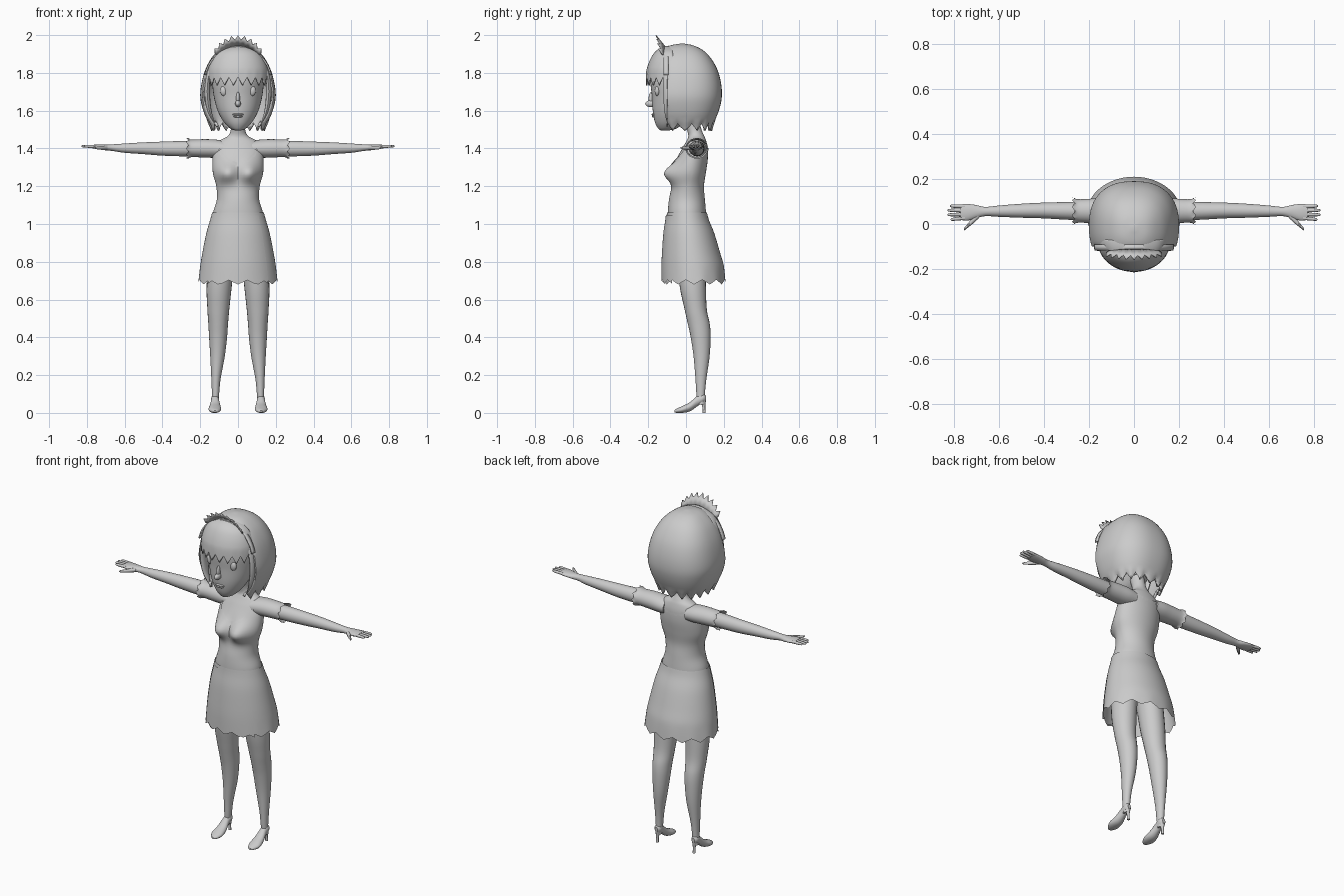
import bpy, bmesh, math
from mathutils import Vector
from mathutils.bvhtree import BVHTree

if "Cube" in bpy.data.objects:
    bpy.data.objects.remove(bpy.data.objects["Cube"])

grey = bpy.data.materials.new("clay_grey")
grey.diffuse_color = (0.6, 0.6, 0.6, 1)
grey.use_nodes = True
grey.node_tree.nodes["Principled BSDF"].inputs["Base Color"].default_value = grey.diffuse_color


def finish(name, bm, mirror=False, thick=0.0):
    bmesh.ops.recalc_face_normals(bm, faces=bm.faces[:])
    me = bpy.data.meshes.new(name)
    bm.to_mesh(me)
    bm.free()
    me.materials.append(grey)
    ob = bpy.data.objects.new(name, me)
    bpy.context.collection.objects.link(ob)
    if thick:
        mod = ob.modifiers.new("thickness", 'SOLIDIFY')
        mod.thickness = thick
    if mirror:
        ob.modifiers.new("mirror", 'MIRROR')
    return ob


def zig(u, n):
    return abs((u * n) % 1 - 0.5) * 2


def spline(keys, steps):
    """Smooth rows running through the key sections."""
    rows = []
    for i in range(len(keys) - 1):
        p = [keys[max(i - 1, 0)], keys[i], keys[i + 1], keys[min(i + 2, len(keys) - 1)]]
        for s in range(steps):
            t = s / steps
            rows.append([0.5 * (2 * b + (c - a) * t + (2 * a - 5 * b + 4 * c - d) * t * t
                                + (3 * b - a - 3 * c + d) * t ** 3) for a, b, c, d in zip(*p)])
    return rows + [list(keys[-1])]


def loft(keys, axis='z', seg=32, steps=5, arc=None, caps=(True, True), hem=None, power=2.0, grow=0.0):
    """Section = (position, low a, high a, low b, high b); the hem shapes the first edge."""
    bm = bmesh.new()
    grid = []
    full = arc is None
    a0, a1 = arc or (0, 360)
    for r, (t, al, ah, bl, bh) in enumerate(spline(keys, steps)):
        row = []
        for k in range(seg if full else seg + 1):
            u = k / seg
            ang = math.radians(a0 + (a1 - a0) * u)
            c, s = math.cos(ang), math.sin(ang)
            c = math.copysign(abs(c) ** (2 / power), c)
            s = math.copysign(abs(s) ** (2 / power), s)
            a = (al + ah) / 2 + ((ah - al) / 2 + grow) * c
            b = (bl + bh) / 2 + ((bh - bl) / 2 + grow) * s
            q = t + (hem(u) * max(0, 1 - r / steps) if hem else 0)
            co = {'z': (a, b, q), 'x': (q, a, b), 'y': (a, q, b)}[axis]
            row.append(bm.verts.new(co))
        grid.append(row)
    n = len(grid[0])
    for lo, hi in zip(grid, grid[1:]):
        for k in range(n if full else n - 1):
            j = (k + 1) % n
            bm.faces.new((lo[k], lo[j], hi[j], hi[k]))
    if full:
        for use, row in zip(caps, (grid[0], grid[-1])):
            if use:
                bm.faces.new(row)
    return bm


def sym(*rows):
    return [(z, -w, w, y0, y1) for z, w, y0, y1 in rows]


def ball(name, pos, size, mirror=False):
    bm = bmesh.new()
    bmesh.ops.create_uvsphere(bm, u_segments=20, v_segments=12, radius=1)
    for v in bm.verts:
        v.co = Vector(pos) + Vector(a * b for a, b in zip(v.co, size))
    return finish(name, bm, mirror)


# Torso and neck, with the bust pushed forward
bm = loft(sym((1.0, .135, -.095, .11), (1.06, .132, -.096, .106), (1.13, .112, -.09, .10),
              (1.20, .115, -.075, .095), (1.27, .133, -.065, .105), (1.34, .135, -.05, .115),
              (1.40, .128, -.02, .115), (1.44, .10, .003, .107), (1.465, .055, .012, .097),
              (1.50, .038, .005, .082), (1.57, .037, -.02, .065)), seg=48)
for v in bm.verts:
    if v.co.y < 0.02:
        v.co.y -= .06 * math.exp(-((abs(v.co.x) - .06) / .055) ** 2 - ((v.co.z - 1.27) / .05) ** 2)
bm.normal_update()
tree = BVHTree.FromBMesh(bm)
finish("torso", bm)

# Scalloped neckline trim lying on the torso
bm = bmesh.new()
trim = []
for i in range(96):
    a = math.tau * i / 96
    z = 1.44 - .11 * max(math.cos(a), 0) - .035 * max(-math.cos(a), 0)
    pair = []
    for drop in (0, .01 + .014 * abs(math.sin(8 * a))):
        spread = 1 + 2 * drop
        p = Vector((.1 * math.sin(a) * spread, .05 - .12 * math.cos(a) * spread, z - drop))
        loc, nor, _, _ = tree.find_nearest(p)
        out = loc - Vector((0, .05, loc.z - .02))
        nor = nor if nor.dot(out) > 0 else -nor
        pair.append(bm.verts.new(loc + nor * .004))
    trim.append(pair)
for p, q in zip(trim, trim[1:] + trim[:1]):
    bm.faces.new((p[0], q[0], q[1], p[1]))
finish("neckline_trim", bm)

# Skirt with pointed hem, and the front apron panel over it
skirt = sym((.705, .211, -.125, .21), (.78, .2, -.125, .2), (.85, .188, -.122, .18),
            (.95, .168, -.115, .15), (1.02, .148, -.105, .122), (1.06, .137, -.101, .111))
finish("skirt", loft(skirt, seg=72, caps=(False, False), hem=lambda u: -.025 * zig(u, 12)))
finish("apron", loft(skirt[:-1] + sym((1.045, .141, -.102, .114)), seg=32, arc=(222, 318), grow=.005,
                     hem=lambda u: -.022 * zig(u, 4)))

# Legs, feet and heels
finish("leg", loft([(.045, .105, .137, .06, .1), (.1, .1, .138, .055, .1), (.18, .092, .141, .05, .108),
                    (.3, .07, .147, .04, .125), (.4, .058, .153, .025, .13), (.47, .053, .157, .01, .126),
                    (.55, .046, .162, -.008, .11), (.68, .032, .166, -.035, .105),
                    (.9, .01, .15, -.06, .1)], seg=24), True)
finish("foot", loft([(-.061, .115, .13, .004, .014), (-.05, .101, .141, 0, .022), (-.02, .089, .156, 0, .036),
                     (.02, .092, .151, .008, .056), (.06, .1, .142, .035, .09), (.09, .1, .141, .054, .1),
                     (.106, .111, .13, .062, .09)], axis='y', seg=20), True)
finish("shoe_heel", loft([(0, .112, .128, .088, .104), (.035, .112, .128, .086, .102),
                          (.075, .102, .138, .068, .107)], seg=12), True)

# Arms, sleeves and hands
finish("arm", loft([(.1, .015, .1, 1.36, 1.44), (.27, .018, .098, 1.358, 1.44), (.4, .025, .095, 1.362, 1.436),
                    (.5, .028, .09, 1.37, 1.432), (.6, .032, .082, 1.377, 1.426), (.66, .035, .076, 1.386, 1.422),
                    (.70, .026, .084, 1.39, 1.421), (.74, .015, .089, 1.395, 1.421),
                    (.77, .018, .087, 1.401, 1.419)], axis='x', seg=24), True)
finish("sleeve", loft([(.262, -.002, .117, 1.346, 1.455), (.245, .006, .11, 1.354, 1.447),
                       (.18, .003, .113, 1.352, 1.449), (.12, .0, .117, 1.35, 1.447),
                       (.07, -.005, .115, 1.35, 1.44)], axis='x', seg=40, caps=(False, True),
                      hem=lambda u: .014 * zig(u, 10)), True)
for k, (base, tip, end) in enumerate([(.078, .08, .818), (.06, .061, .828), (.043, .041, .828), (.026, .02, .815)]):
    mid = (base + tip) / 2
    finish("finger_%d" % (k + 1), loft([(.75, base - .008, base + .008, 1.401, 1.418),
                                        (.79, mid - .008, mid + .008, 1.403, 1.419),
                                        (end - .006, tip - .006, tip + .006, 1.406, 1.418),
                                        (end, tip - .002, tip + .002, 1.41, 1.414)],
                                       axis='x', seg=10, steps=3), True)
finish("thumb", loft([(.69, .025, .055, 1.392, 1.416), (.715, .002, .03, 1.392, 1.414),
                      (.74, -.018, .0, 1.394, 1.411), (.756, -.031, -.019, 1.398, 1.408)],
                     axis='x', seg=10, steps=3), True)

# Head, eyes, nose and mouth
finish("head", loft(sym((1.496, .018, -.135, -.085), (1.506, .042, -.148, -.05), (1.54, .075, -.165, 0),
                        (1.60, .108, -.176, .05), (1.68, .129, -.181, .1), (1.76, .135, -.188, .12),
                        (1.85, .12, -.175, .12), (1.91, .07, -.13, .08), (1.925, .02, -.07, .03)), seg=40))
ball("eye", (.075, -.152, 1.705), (.02, .014, .027), True)
ball("nose", (0, -.186, 1.637), (.015, .03, .018))
ball("nose_bridge", (0, -.18, 1.665), (.01, .018, .035))
ball("upper_lip", (0, -.171, 1.58), (.03, .011, .006))
ball("lower_lip", (0, -.169, 1.57), (.024, .012, .007))

# Bob hair: a shell open in front of the ears
bm = loft(sym((1.53, .142, -.15, .138), (1.56, .168, -.175, .158), (1.62, .19, -.2, .18), (1.68, .2, -.21, .19),
              (1.75, .192, -.205, .185), (1.82, .172, -.19, .165), (1.88, .14, -.165, .13),
              (1.92, .102, -.13, .09), (1.945, .06, -.085, .04), (1.955, .01, -.03, -.01)),
          seg=64, power=2.4, caps=(False, True), hem=lambda u: -.038 * zig(u, 16))
for v in bm.verts:
    v.co.y = max(v.co.y, -.1)
bmesh.ops.delete(bm, geom=[f for f in bm.faces if all(v.co.y < -.0999 for v in f.verts)], context='FACES')
finish("bob_hair", bm, thick=.014)

# Fringe with pointed tips, and locks beside the face
finish("fringe", loft(sym((1.778, .16, -.213, .05), (1.82, .158, -.208, .05), (1.87, .14, -.19, .03),
                          (1.91, .11, -.165, 0), (1.935, .06, -.13, -.03), (1.943, .01, -.09, -.07)),
                      seg=44, arc=(172, 368), hem=lambda u: -.045 * zig(u, 11)), thick=.008)
finish("side_lock", loft([(1.535, .122, .13, -.1, -.085), (1.6, .14, .163, -.115, -.06),
                          (1.7, .148, .178, -.12, -.05), (1.8, .138, .165, -.12, -.05),
                          (1.87, .11, .13, -.11, -.06)], seg=12), True)

# Headband: flat strip arching over the hair
bm = bmesh.new()
strip = []
for i in range(41):
    a = math.radians(-78 + 156 * i / 40)
    strip.append([bm.verts.new((r * math.sin(a), y, 1.75 + (r + .012) * math.cos(a)))
                  for r, y in ((.18, -.118), (.182, -.092))])
for p, q in zip(strip, strip[1:]):
    bm.faces.new((p[0], q[0], q[1], p[1]))
finish("headband", bm, thick=.008)

# Tiara: fan of points leaning forward
bm = bmesh.new()
fan = []
for i in range(19):
    a = math.radians(-45 + 90 * i / 18)
    s, c = math.sin(a), math.cos(a)
    h = (.056 if i % 2 else .032) * (.45 + .55 * math.cos(a * 1.6))
    fan.append([bm.verts.new((.155 * s, -.112, 1.757 + .187 * c)),
                bm.verts.new(((.155 + h) * s, -.112 - .8 * h, 1.757 + (.187 + h) * c))])
for p, q in zip(fan, fan[1:]):
    bm.faces.new((p[0], q[0], q[1], p[1]))
finish("tiara", bm, thick=.005)

# Smooth shading with sharp hems and caps
for ob in bpy.context.scene.objects:
    ob.select_set(True)
    bpy.context.view_layer.objects.active = ob
bpy.ops.object.shade_smooth_by_angle(angle=math.radians(40))
